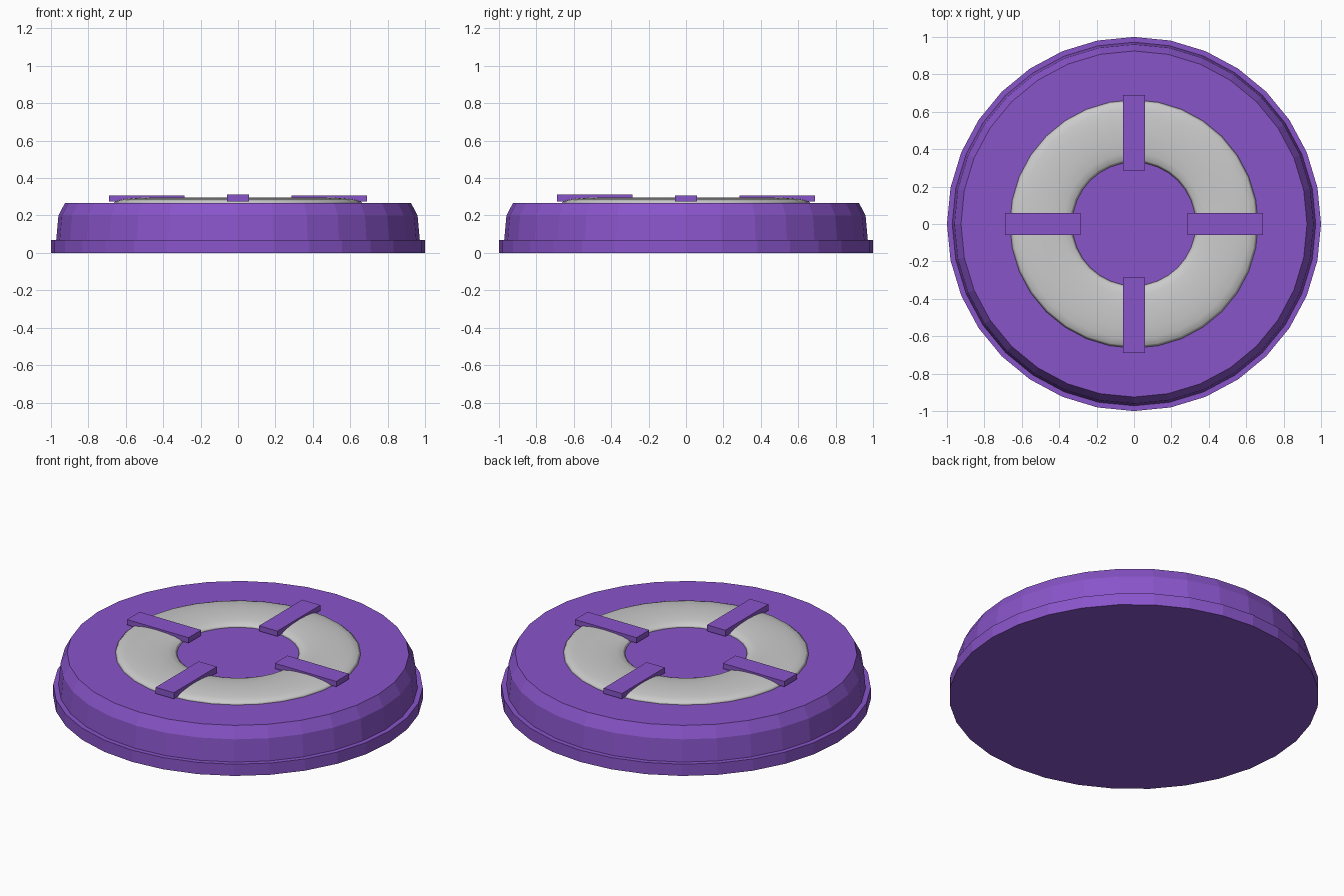
import bpy, bmesh, math
from mathutils import Matrix

if "Cube" in bpy.data.objects:
    bpy.data.objects.remove(bpy.data.objects["Cube"])


def material(name, color):
    m = bpy.data.materials.new(name)
    m.diffuse_color = color
    m.use_nodes = True
    m.node_tree.nodes["Principled BSDF"].inputs["Base Color"].default_value = m.diffuse_color
    return m


purple = material("purple", (0.25, 0.09, 0.59, 1))


def add_object(name, bm, mat=None):
    bmesh.ops.recalc_face_normals(bm, faces=bm.faces)
    me = bpy.data.meshes.new(name)
    bm.to_mesh(me)
    bm.free()
    ob = bpy.data.objects.new(name, me)
    bpy.context.collection.objects.link(ob)
    if mat:
        me.materials.append(mat)
    return ob


def ring(bm, r, z, sides):
    return [bm.verts.new((r * math.cos(i * math.tau / sides),
                          r * math.sin(i * math.tau / sides), z))
            for i in range(sides)]


def bridge(bm, a, b):
    n = len(a)
    for i in range(n):
        bm.faces.new((a[i], a[(i + 1) % n], b[(i + 1) % n], b[i]))


# Stepped, flat-faced round base
bm = bmesh.new()
profile = [(1.0, 0), (1.0, 0.07), (0.972, 0.07), (0.96, 0.2), (0.925, 0.267)]
rings = [ring(bm, r, z, 32) for r, z in profile]
for a, b in zip(rings, rings[1:]):
    bridge(bm, a, b)
bm.faces.new(rings[0])
bm.faces.new(rings[-1])
add_object("base", bm, purple)

# Flattened smooth grey ring set into the top
bm = bmesh.new()
steps = 16
rings = [ring(bm, 0.497 + 0.167 * math.cos(k * math.tau / steps),
              0.267 + 0.029 * math.sin(k * math.tau / steps), 32)
         for k in range(steps)]
for k in range(steps):
    bridge(bm, rings[k], rings[(k + 1) % steps])
for f in bm.faces:
    f.smooth = True
add_object("grey_ring", bm)

# Four flat clips across the ring
for i, side in enumerate(("right", "back", "left", "front")):
    bm = bmesh.new()
    top = 0.311 if side == "front" else 0.306
    bottom = 0.274
    m = (Matrix.Rotation(i * math.pi / 2, 4, 'Z')
         @ Matrix.Translation((0.488, 0, (top + bottom) / 2))
         @ Matrix.Diagonal((0.406, 0.12, top - bottom, 1)))
    bmesh.ops.create_cube(bm, size=1, matrix=m)
    add_object("clip_" + side, bm, purple)
